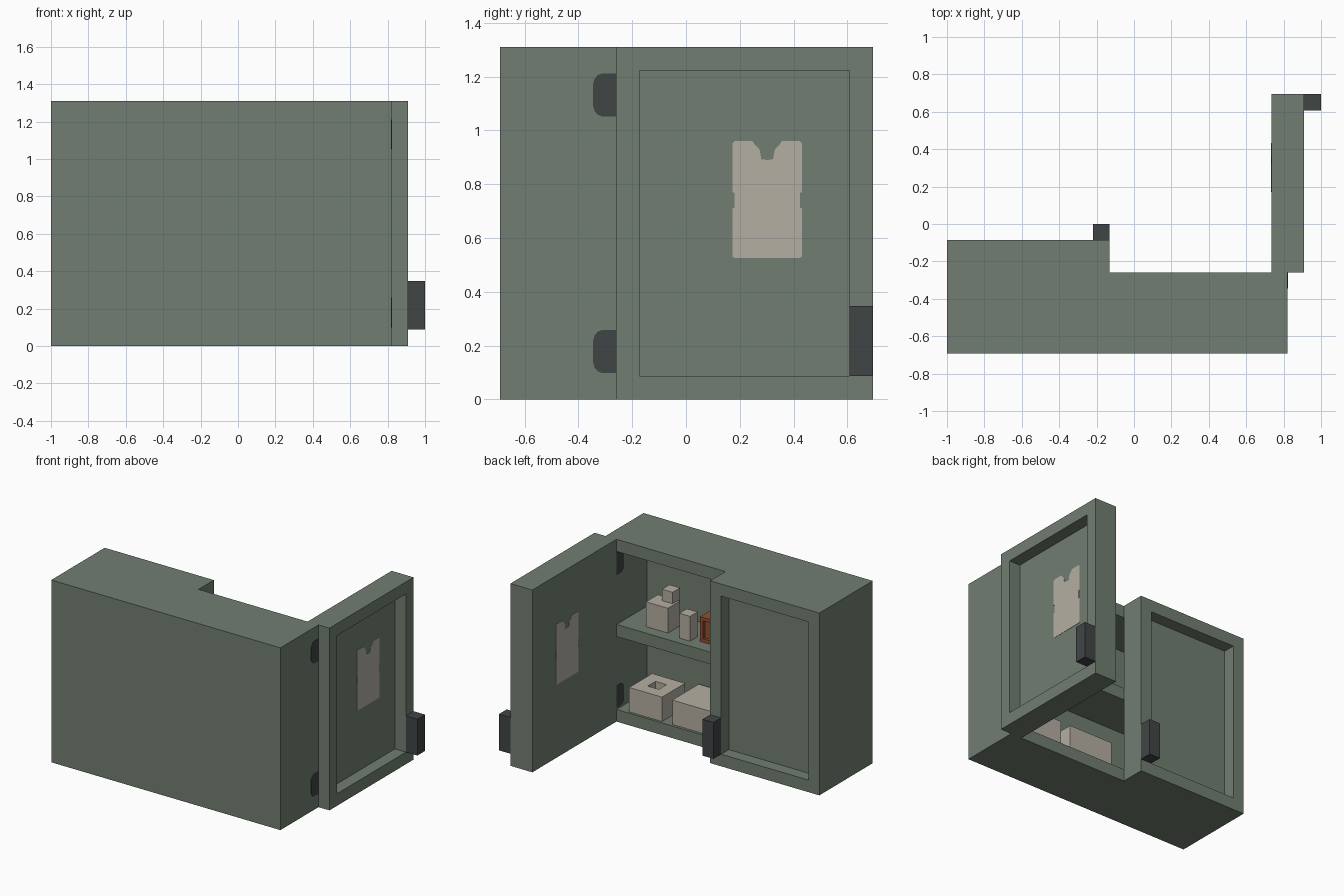
import bpy
import bmesh
from mathutils import Vector

if "Cube" in bpy.data.objects:
    bpy.data.objects.remove(bpy.data.objects["Cube"], do_unlink=True)

BOARD = 0.087      # board thickness, shared by every panel
HEIGHT = 1.31


def material(name, rgb):
    m = bpy.data.materials.new(name)
    m.use_nodes = True
    m.diffuse_color = (*rgb, 1)
    m.node_tree.nodes["Principled BSDF"].inputs["Base Color"].default_value = (*rgb, 1)
    return m


green = material("sage_green", (0.165, 0.208, 0.165))
paper = material("pale_paper", (0.46, 0.43, 0.365))
iron = material("dark_iron", (0.051, 0.060, 0.061))
rust = material("rust_brown", (0.29, 0.077, 0.031))


def finish(name, bm, mat):
    bmesh.ops.recalc_face_normals(bm, faces=bm.faces)
    mesh = bpy.data.meshes.new(name)
    bm.to_mesh(mesh)
    bm.free()
    mesh.materials.append(mat)
    obj = bpy.data.objects.new(name, mesh)
    bpy.context.collection.objects.link(obj)
    return obj


def box(name, mat, x, y, z, recess=None, rim=BOARD, depth=BOARD):
    """Box from three ranges; recess is the direction of a face to sink."""
    bm = bmesh.new()
    bmesh.ops.create_cube(bm, size=1)
    for v in bm.verts:
        v.co = [r[0] + (c + 0.5) * (r[1] - r[0]) for r, c in zip((x, y, z), v.co)]
    if recess:
        bm.normal_update()
        face = max(bm.faces, key=lambda f: f.normal.dot(Vector(recess)))
        bmesh.ops.inset_individual(bm, faces=[face], thickness=rim, use_even_offset=True)
        bmesh.ops.inset_individual(bm, faces=[face], thickness=0, depth=-depth)
    return finish(name, bm, mat)


def plate(name, mat, outline, x, thick=0.004):
    """Thin plate in the yz plane centred on x."""
    bm = bmesh.new()
    face = bm.faces.new([bm.verts.new((x - thick / 2, y, z)) for y, z in outline])
    out = bmesh.ops.extrude_face_region(bm, geom=[face])
    bmesh.ops.translate(bm, vec=(thick, 0, 0),
                        verts=[g for g in out["geom"] if isinstance(g, bmesh.types.BMVert)])
    return finish(name, bm, mat)


BACK, LEFT, UP = (0, 1, 0), (1, 0, 0), (0, 0, 1)
full = (0, HEIGHT)
inside_x = (-1 + BOARD, 0.735)

# Cabinet carcass and shelf
box("cabinet_body", green, (-1, 0.822), (-0.692, -0.26), full, BACK, BOARD, 0.345)
box("middle_shelf", green, inside_x, (-0.605, -0.262), (0.61, 0.697))

# Closed and open doors with sunken panels
box("closed_door", green, (-1, -0.132), (-0.26, -0.086), full, BACK)
box("open_door", green, (0.735, 0.909), (-0.26, 0.695), full, LEFT)

# Handles
grip = (BOARD, 0.348)
box("closed_door_handle", iron, (-0.219, -0.132), (-0.086, 0.001), grip)
box("open_door_handle", iron, (0.909, 1.0), (0.608, 0.695), grip)

# Hinge leaves on both faces of the side wall, rounded away from the door
for side, x in (("outer", 0.822), ("inner", 0.735)):
    for level, z in (("lower", 0.178), ("upper", 1.132)):
        half = [(-0.26, 0.08), (-0.312, 0.08), (-0.328, 0.074),
                (-0.34, 0.06), (-0.345, 0.042)]
        outline = [(y, z + h) for y, h in half] + [(y, z - h) for y, h in reversed(half)]
        plate(f"{side}_{level}_hinge", iron, outline, x)

# Notched paper notice, on both faces of the open door's panel
half = [(0, 0.89), (0.022, 0.893), (0.028, 0.928), (0.048, 0.95), (0.054, 0.96),
        (0.122, 0.96), (0.13, 0.95), (0.13, 0.77), (0.122, 0.768), (0.122, 0.712),
        (0.13, 0.71), (0.13, 0.532), (0.122, 0.525)]
centre = 0.302
outline = [(centre + d, z) for d, z in half]
outline += [(centre - d, z) for d, z in reversed(half[1:])]
for side, x in (("outer", 0.822), ("inner", 0.735)):
    plate(f"{side}_notice", paper, outline, x)

# Goods on the middle shelf
shelf, top = 0.697, 0.875
box("jar_body", paper, (0.385, 0.56), (-0.48, -0.345), (shelf, top))
box("jar_lid", paper, (0.40, 0.485), (-0.505, -0.42), (top - 0.01, 0.957))
box("small_carton", paper, (0.195, 0.28), (-0.41, -0.325), (shelf, top))
box("rust_crate", rust, (-0.035, 0.14), (-0.535, -0.36), (shelf, top), BACK, 0.025, 0.02)

# Goods on the floor of the cabinet
floor, top = BOARD, 0.262
box("tissue_box", paper, (0.385, 0.647), (-0.54, -0.278), (floor, top), UP)
box("large_carton", paper, (-0.045, 0.305), (-0.58, -0.28), (floor, top))
